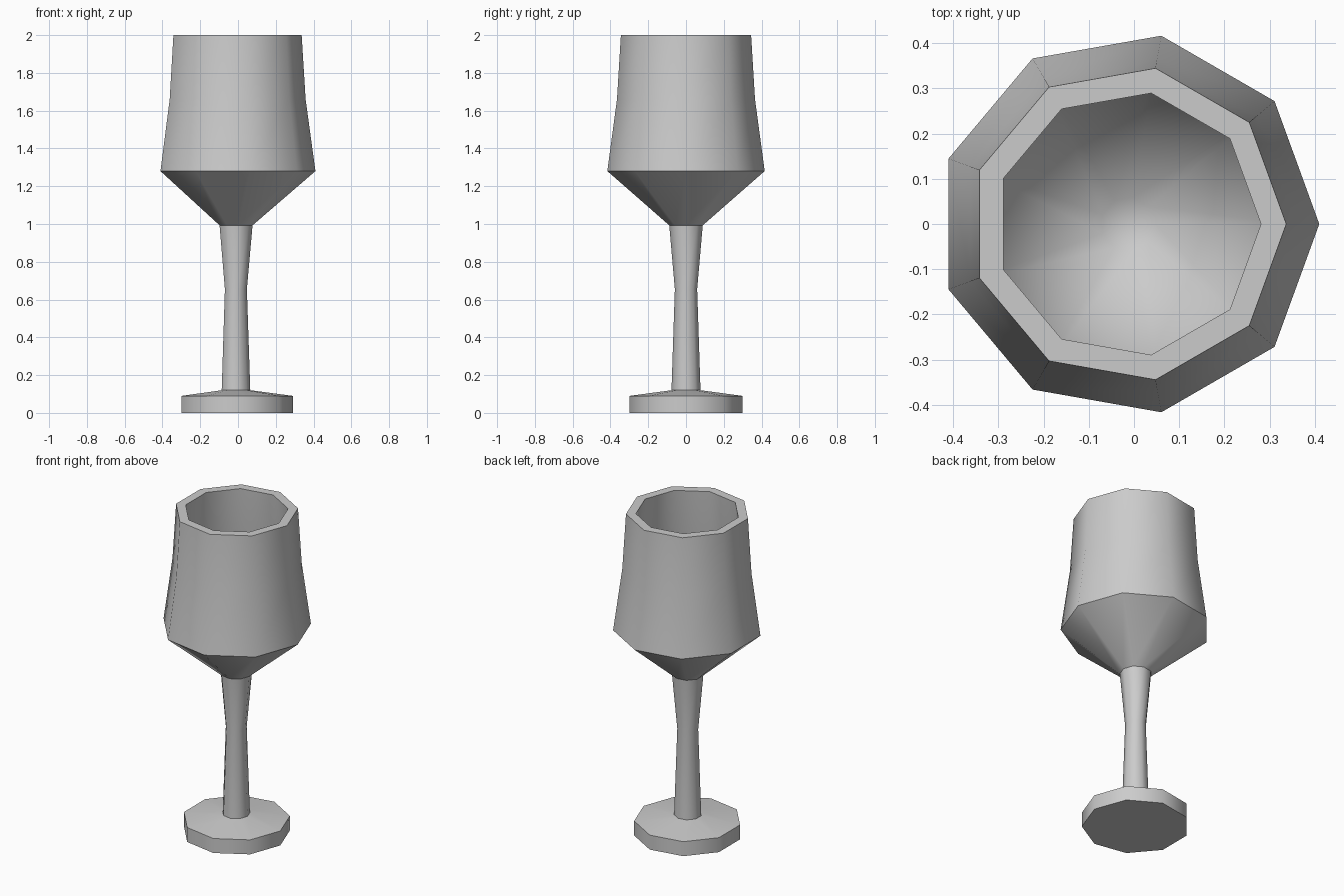
import bpy, bmesh
from math import cos, sin, tau

if "Cube" in bpy.data.objects:
    bpy.data.objects.remove(bpy.data.objects["Cube"])

SIDES = 9
CENTRE_X = -0.013  # odd-sided rings sit slightly off so the bounds are centred

# (radius, height, crisp ring) from the underside, up the outside, down the inside
PROFILE = [
    # foot
    (0.304, 0.00, True), (0.304, 0.09, True),
    # stem
    (0.078, 0.12, True), (0.060, 0.655, False), (0.090, 0.993, True),
    # bowl outside
    (0.423, 1.28, True), (0.371, 1.66, False), (0.350, 2.00, True),
    # bowl inside
    (0.294, 2.00, True), (0.315, 1.66, False), (0.365, 1.30, False),
    (0.060, 1.05, False),
]


def lathe(name, profile):
    bm = bmesh.new()
    rings = [[bm.verts.new((CENTRE_X + r * cos(tau * i / SIDES),
                            r * sin(tau * i / SIDES), z))
              for i in range(SIDES)] for r, z, _ in profile]
    bm.faces.new(rings[0][::-1])
    bm.faces.new(rings[-1])
    for a, b in zip(rings, rings[1:]):
        for i in range(SIDES):
            j = (i + 1) % SIDES
            bm.faces.new((a[i], a[j], b[j], b[i]))
    for f in bm.faces:
        f.smooth = True
    # keep the marked rings crisp
    for ring, (_, _, crisp) in zip(rings, profile):
        for i in range(SIDES):
            bm.edges.get((ring[i], ring[(i + 1) % SIDES])).smooth = not crisp
    bmesh.ops.recalc_face_normals(bm, faces=bm.faces)
    mesh = bpy.data.meshes.new(name)
    bm.to_mesh(mesh)
    bm.free()
    obj = bpy.data.objects.new(name, mesh)
    bpy.context.collection.objects.link(obj)
    return obj


lathe("wine_glass", PROFILE)
